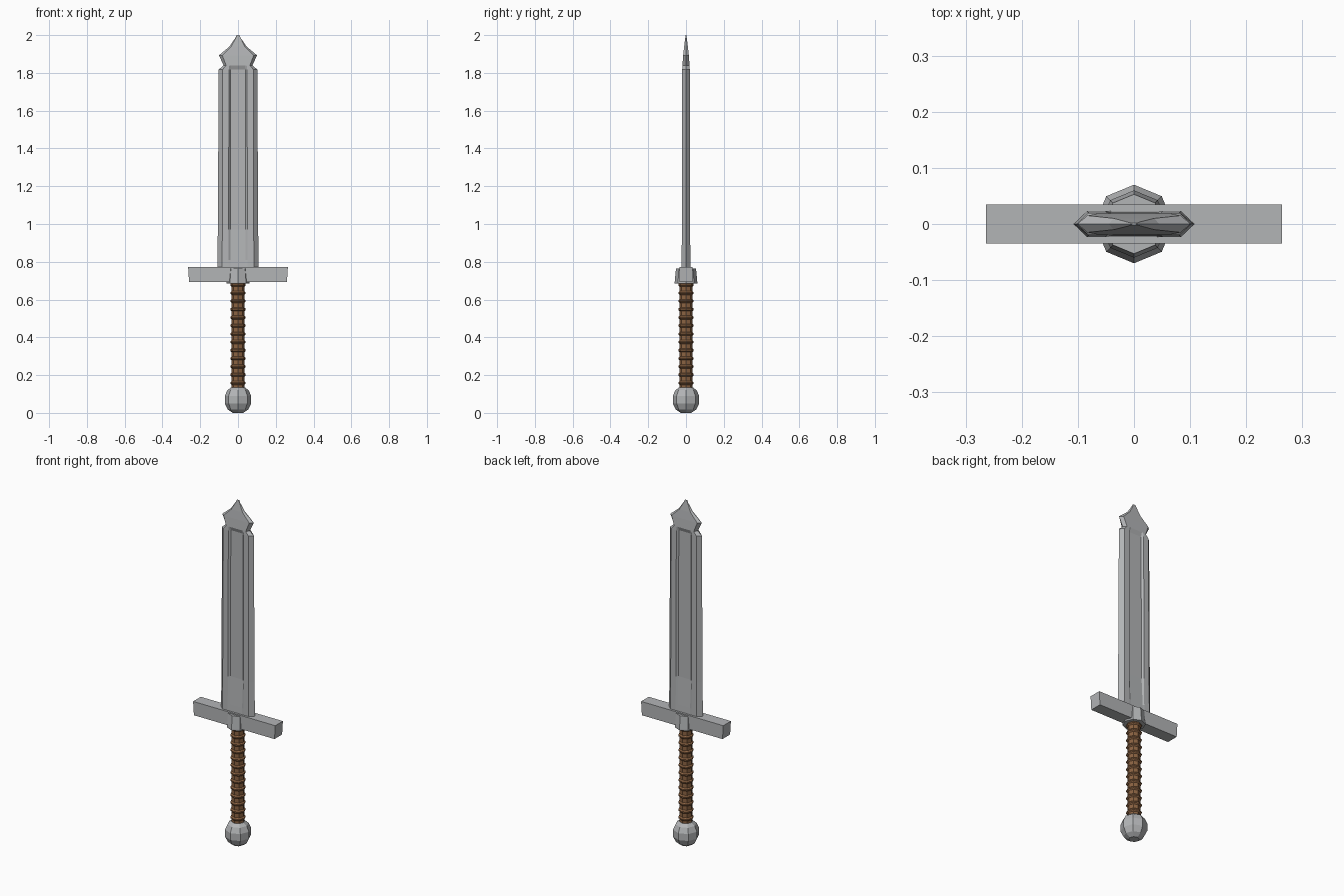
import bpy, bmesh, math

if "Cube" in bpy.data.objects:
    bpy.data.objects.remove(bpy.data.objects["Cube"])


def material(name, color):
    m = bpy.data.materials.new(name)
    m.diffuse_color = (*color, 1.0)
    m.use_nodes = True
    m.node_tree.nodes["Principled BSDF"].inputs["Base Color"].default_value = m.diffuse_color
    return m


steel = material("steel", (0.45, 0.46, 0.47))
leather = material("brown leather", (0.26, 0.125, 0.055))


def loft(name, loops, mat):
    """Skin a stack of equal-length point loops and cap both ends."""
    bm = bmesh.new()
    rows = [[bm.verts.new(p) for p in loop] for loop in loops]
    n = len(rows[0])
    for a, b in zip(rows, rows[1:]):
        for i in range(n):
            j = (i + 1) % n
            bm.faces.new((a[i], a[j], b[j], b[i]))
    bm.faces.new(rows[0][::-1])
    bm.faces.new(rows[-1])
    bmesh.ops.recalc_face_normals(bm, faces=bm.faces)
    mesh = bpy.data.meshes.new(name)
    bm.to_mesh(mesh)
    bm.free()
    mesh.materials.append(mat)
    obj = bpy.data.objects.new(name, mesh)
    bpy.context.collection.objects.link(obj)
    return obj


def turned(name, profile, mat, sides=8):
    """Faceted turned part from (radius, height) pairs."""
    loops = []
    for r, z in profile:
        angles = [2 * math.pi * i / sides for i in range(sides)]
        loops.append([(r * math.cos(a), r * math.sin(a), z) for a in angles])
    return loft(name, loops, mat)


def blade_section(z, w, e, t, g, d):
    """Bevelled section: half width, flat half width, half thickness, groove half width, groove depth."""
    half = [(e, t), (g + 0.005, t), (g - 0.004, t - d)]
    front = half + [(-x, y) for x, y in reversed(half)]
    back = [(-x, -y) for x, y in front]
    return [(x, y, z) for x, y in [(w, 0)] + front + [(-w, 0)] + back]


# Blade with a sunken central groove, notched shoulders and a flared point
loft("blade", [blade_section(*s) for s in (
    (0.765, 0.108, 0.084, 0.023, 0.045, 0.0),
    (0.81, 0.108, 0.084, 0.023, 0.045, 0.002),
    (0.97, 0.107, 0.083, 0.022, 0.045, 0.010),
    (1.818, 0.102, 0.081, 0.020, 0.043, 0.010),
    (1.84, 0.076, 0.063, 0.019, 0.041, 0.0),
    (1.893, 0.101, 0.083, 0.015, 0.040, 0.0),
    (1.94, 0.045, 0.036, 0.010, 0.018, 0.0),
    (2.0, 0.004, 0.003, 0.002, 0.0015, 0.0),
)], steel)

# Crossguard bar, very slightly wider at the top
loft("crossguard", [[(sx * x, sy * 0.035, z) for sx, sy in
                     ((-1, -1), (1, -1), (1, 1), (-1, 1))]
                    for x, z in ((0.259, 0.693), (0.264, 0.772))], steel)

# Collar poking through the crossguard
turned("collar", [(0.060, 0.684), (0.060, 0.692), (0.053, 0.765)], steel)

# Leather grip with evenly spaced raised bands
bands, low, high = 13, 0.125, 0.688
step = (high - low) / bands
grip = []
for i in range(bands):
    z = low + i * step
    grip += [(0.034, z), (0.034, z + step * 0.55),
             (0.041, z + step * 0.70), (0.041, z + step * 0.85)]
grip.append((0.034, high))
turned("grip", grip, leather)

# Faceted ball pommel
turned("pommel", [(0.028, 0.0), (0.054, 0.018), (0.070, 0.050), (0.070, 0.090),
                  (0.056, 0.120), (0.036, 0.135)], steel)
